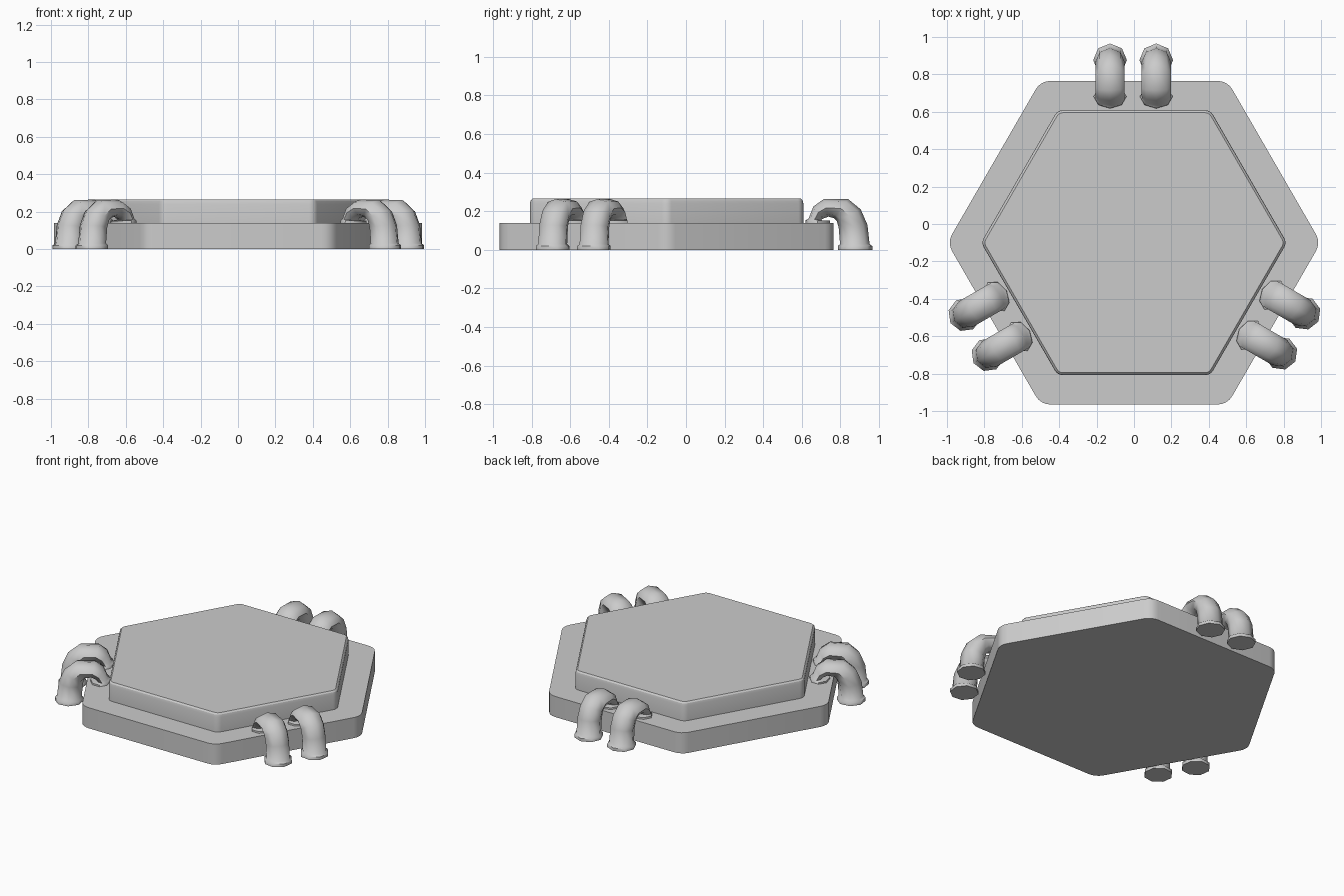
import bpy, math
from mathutils import Matrix, Vector

if "Cube" in bpy.data.objects:
    bpy.data.objects.remove(bpy.data.objects["Cube"])

CENTRE = Vector((0, -0.10, 0))


def loft(name, rings, angle):
    """Skin a stack of equal-length rings, capping both ends."""
    n = len(rings[0])
    verts = [p for r in rings for p in r]
    faces = [(i * n + j, i * n + (j + 1) % n, (i + 1) * n + (j + 1) % n, (i + 1) * n + j)
             for i in range(len(rings) - 1) for j in range(n)]
    faces += [tuple(reversed(range(n))), tuple(range(len(verts) - n, len(verts)))]
    me = bpy.data.meshes.new(name)
    me.from_pydata(verts, [], faces)
    ob = bpy.data.objects.new(name, me)
    bpy.context.collection.objects.link(ob)
    bpy.ops.object.select_all(action='DESELECT')
    ob.select_set(True)
    bpy.context.view_layer.objects.active = ob
    bpy.ops.object.mode_set(mode='EDIT')
    bpy.ops.mesh.select_all(action='SELECT')
    bpy.ops.mesh.normals_make_consistent(inside=False)
    bpy.ops.object.mode_set(mode='OBJECT')
    bpy.ops.object.shade_smooth_by_angle(angle=math.radians(angle))
    return ob


def hexagon(apothem, fillet, z, steps=4):
    """Hexagon ring with rounded corners, points along x."""
    dist = (apothem - fillet) / math.cos(math.pi / 6)
    pts = []
    for k in range(6):
        a = k * math.pi / 3
        c = CENTRE + Vector((dist * math.cos(a), dist * math.sin(a), z))
        for s in range(steps + 1):
            b = a - math.pi / 6 + s * math.pi / 3 / steps
            pts.append(c + Vector((fillet * math.cos(b), fillet * math.sin(b), 0)))
    return pts


# Stepped platform
loft("base_plate", [hexagon(0.865, 0.09, z) for z in (0, 0.14)], 30)
loft("upper_plate", [hexagon(0.708, 0.05, 0.13), hexagon(0.708, 0.05, 0.24),
                     hexagon(0.704, 0.046, 0.256), hexagon(0.695, 0.037, 0.265)], 30)

# Pipe sections: outer (y, z), inner (y, z), half width
SECTIONS = [
    ((0.965, 0.0), (0.787, 0.0), 0.09), ((0.965, 0.02), (0.787, 0.02), 0.09),
    ((0.951, 0.03), (0.798, 0.03), 0.078), ((0.940, 0.13), (0.791, 0.115), 0.078),
    ((0.905, 0.21), (0.782, 0.148), 0.078), ((0.840, 0.263), (0.765, 0.165), 0.078),
    ((0.715, 0.264), (0.738, 0.172), 0.078), ((0.660, 0.225), (0.712, 0.163), 0.078),
    ((0.635, 0.162), (0.697, 0.153), 0.076), ((0.619, 0.153), (0.745, 0.151), 0.088),
    ((0.617, 0.13), (0.745, 0.13), 0.088)]


def pipe(name, x, turn):
    """Eight-sided bent pipe, turned about the platform centre."""
    m = Matrix.Translation(CENTRE) @ Matrix.Rotation(turn, 4, 'Z') @ Matrix.Translation(-CENTRE)
    rings = []
    for outer, inner, w in SECTIONS:
        o, i = Vector((x, *outer)), Vector((x, *inner))
        mid, half = (o + i) / 2, (o - i) / 2
        rings.append([m @ (mid + half * math.cos(a) + Vector((w * math.sin(a), 0, 0)))
                      for a in (k * math.pi / 4 for k in range(8))])
    loft(name, rings, 50)


# Three pairs of pipes
for k, side in enumerate(("back", "left", "right")):
    for label, x in (("a", -0.128), ("b", 0.119)):
        pipe(f"{side}_pipe_{label}", x, k * 2 * math.pi / 3)
